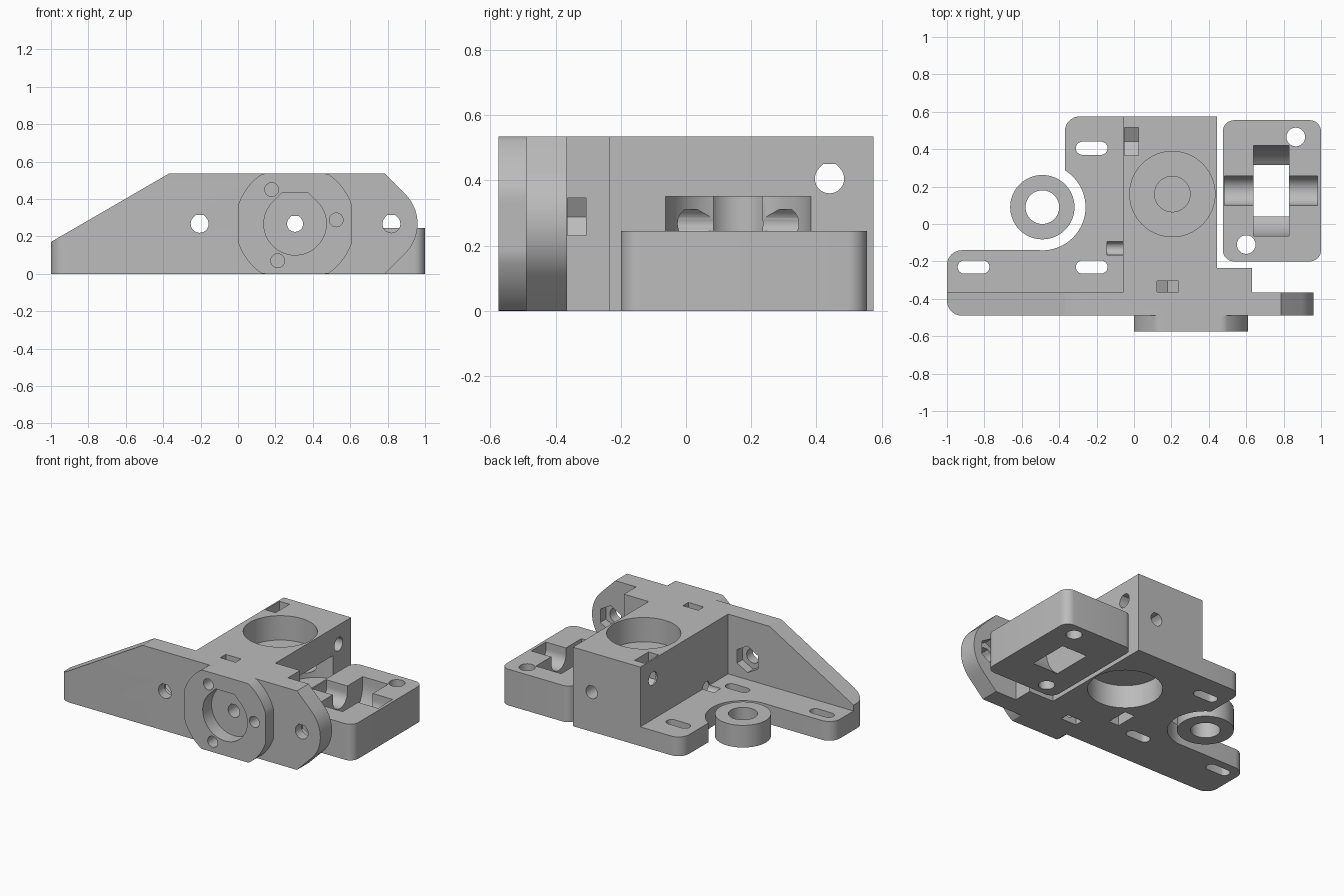
import bpy, bmesh
from math import sin, cos, pi, radians
from mathutils import Vector

cube = bpy.data.objects.get("Cube")
if cube:
    bpy.data.objects.remove(cube)

grey = bpy.data.materials.new("plain grey plastic")
grey.use_nodes = True
GREY = (0.5, 0.5, 0.5, 1)
grey.diffuse_color = GREY
grey.node_tree.nodes["Principled BSDF"].inputs["Base Color"].default_value = GREY


# Profiles
def circle(cx, cy, r, n=48, start=0):
    return [(cx + r * cos(start + 2 * pi * i / n), cy + r * sin(start + 2 * pi * i / n)) for i in range(n)]


def box(x0, x1, y0, y1):
    return [(x0, y0), (x1, y0), (x1, y1), (x0, y1)]


def teardrop(cx, cy, r, n=24):
    """Round hole with a flat bridged top."""
    arc = [radians(135 + 270 * i / n) for i in range(n + 1)]
    k = r * 0.414
    return [(cx + r * cos(a), cy + r * sin(a)) for a in arc] + [(cx + k, cy + r), (cx - k, cy + r)]


def rounded(corners, n=8):
    """Polygon from (x, y, radius) corners; rounded corners are right angles."""
    pts = []
    for i, (x, y, r) in enumerate(corners):
        p = Vector((x, y))
        if not r:
            pts.append((x, y))
            continue
        a = (Vector(corners[i - 1][:2]) - p).normalized() * r
        b = (Vector(corners[(i + 1) % len(corners)][:2]) - p).normalized() * r
        for j in range(n + 1):
            t = pi / 2 * j / n
            pts.append(tuple(p + a * (1 - sin(t)) + b * (1 - cos(t))))
    return pts


def slot(cx, cy, half, r):
    return [(cx + (half if cos(a) > 0 else -half) + r * cos(a), cy + r * sin(a))
            for a in (2 * pi * (i + 0.5) / 32 for i in range(32))]


def nut_slot(cx, cy, w, length, angle):
    """Half hexagon that runs out to an opening in the given direction."""
    a = radians(angle)
    local = [(-1.155 * w, 0), (-0.577 * w, -w), (length, -w), (length, w), (-0.577 * w, w)]
    return [(cx + u * cos(a) - v * sin(a), cy + u * sin(a) + v * cos(a)) for u, v in local]


# Solids
def prism(name, pts, axis, lo, hi):
    place = {"x": lambda u, v, w: (w, u, v), "y": lambda u, v, w: (u, w, v), "z": lambda u, v, w: (u, v, w)}[axis]
    bm = bmesh.new()
    low = [bm.verts.new(place(u, v, lo)) for u, v in pts]
    high = [bm.verts.new(place(u, v, hi)) for u, v in pts]
    bm.faces.new(low)
    bm.faces.new(high)
    for i in range(len(pts)):
        bm.faces.new((low[i - 1], low[i], high[i], high[i - 1]))
    bmesh.ops.recalc_face_normals(bm, faces=bm.faces)
    mesh = bpy.data.meshes.new(name)
    bm.to_mesh(mesh)
    bm.free()
    mesh.materials.append(grey)
    obj = bpy.data.objects.new(name, mesh)
    bpy.context.collection.objects.link(obj)
    return obj


def combine(target, other, operation):
    mod = target.modifiers.new("combine", "BOOLEAN")
    mod.operation, mod.solver, mod.object = operation, "EXACT", other
    bpy.context.view_layer.objects.active = target
    bpy.ops.object.modifier_apply(modifier=mod.name)
    bpy.data.objects.remove(other)


def cut(target, pts, axis, lo, hi):
    combine(target, prism("cutter", pts, axis, lo, hi), "DIFFERENCE")


def smooth(obj):
    bpy.ops.object.select_all(action="DESELECT")
    obj.select_set(True)
    bpy.context.view_layer.objects.active = obj
    bpy.ops.object.shade_smooth_by_angle(angle=radians(30))


TOP, MID = 0.535, 0.267
BACK, FRONT = 0.575, -0.49
WALL_BACK = -0.365
RING = (-0.49, 0.09)
BORE = (0.205, 0.16)
PORT = (0.305, MID)

# Front wall with sloped left end and rounded nose on the right
nose = [(0.735 + 0.225 * cos(a), MID + 0.225 * sin(a)) for a in (radians(-45 + 90 * i / 16) for i in range(17))]
body = prism("extruder_body", [(-1, 0), (0.785, 0)] + nose + [(0.785, TOP), (-0.37, TOP), (-1, 0.17)],
             "y", FRONT, WALL_BACK)
bm = bmesh.new()
bm.from_mesh(body.data)
corner = [e for e in bm.edges if all(v.co.x < -0.99 and v.co.y < FRONT + 0.01 for v in e.verts)]
bmesh.ops.bevel(bm, geom=corner, offset=0.08, segments=8, profile=0.5, affect="EDGES")
bm.to_mesh(body.data)
bm.free()

# Mounting plate, hollowed around the loose ring
plate = prism("plate", rounded([(-1, -0.4, 0), (0.1, -0.4, 0), (0.1, BACK, 0), (-0.37, BACK, 0.08),
                                (-0.37, -0.1, 0), (-0.49, -0.1, 0), (-0.49, -0.14, 0), (-1, -0.14, 0.08)]),
              "z", 0, 0.13)
cut(plate, circle(*RING, 0.231, 64), "z", -0.1, 0.3)

# Bearing block, side lug and front boss
block = prism("block", box(-0.06, 0.445, -0.4, BACK), "z", 0, TOP)
lug = prism("lug", box(0.3, 0.63, -0.4, -0.235), "z", 0, TOP)
disc = [(min(max(x, 0), 0.61), min(max(z, 0), TOP)) for x, z in circle(*PORT, 0.32, 96)]
boss = prism("boss", disc, "y", -0.575, -0.45)
for part in (plate, block, lug, boss):
    combine(body, part, "UNION")

# Slotted plate holes
for x, y in ((-0.226, 0.405), (-0.226, -0.23), (-0.858, -0.23)):
    cut(body, slot(x, y, 0.05, 0.035), "z", -0.1, 0.3)

# Bearing seats, shaft hole and idler pocket
cut(body, circle(*BORE, 0.228, 64), "z", 0.37, 0.7)
cut(body, circle(*BORE, 0.228, 64), "z", -0.1, 0.155)
cut(body, circle(*BORE, 0.095), "z", 0.175, 0.4)
cut(body, circle(0.475, BORE[1], 0.225, 64), "z", 0.19, 0.35)

# Boss recess and the long feed hole
cut(body, teardrop(*PORT, 0.167, 40), "y", -0.7, -0.48)
cut(body, teardrop(*PORT, 0.043), "y", -0.7, 0.7)

# Boss screws, each with a nut slot to the nearest outside face
for x, z, angle in ((0.18, 0.45, 90), (0.212, 0.07, -90), (0.525, 0.288, 0)):
    cut(body, circle(x, z, 0.037, 24), "y", -0.7, -0.28)
    cut(body, nut_slot(x, z, 0.0575, 0.2, angle), "y", -0.364, -0.306)

# Wall holes with hexagonal nut traps behind
for x in (-0.205, 0.82):
    cut(body, teardrop(x, MID, 0.048), "y", -0.6, -0.3)
    cut(body, circle(x, MID, 0.09, 6, pi / 2), "y", -0.425, -0.3)

# Cross holes through the block with nut slots
for y, z, r, start, angle in ((0.44, 0.405, 0.045, -0.2, 90), (-0.13, 0.13, 0.036, -0.145, -90)):
    cut(body, teardrop(y, z, r), "x", start, 0.6)
    cut(body, nut_slot(y, z, 0.075, 0.25, angle), "x", -0.05, 0.025)

# Loose spacer ring
ring = prism("spacer_ring", circle(*RING, 0.172, 64), "z", 0, 0.15)
cut(ring, circle(*RING, 0.09), "z", -0.1, 0.3)

# Idler holder with wheel opening, axle channel and two bolt holes
IDLER_Y, AXLE_Z, HEIGHT = 0.178, 0.2, 0.245
idler = prism("idler_holder", rounded([(0.475, -0.2, 0.06), (1, -0.2, 0.06), (1, 0.555, 0.06), (0.475, 0.555, 0.06)]),
              "z", 0, HEIGHT)
for r, x0, x1 in ((0.243, 0.64, 0.83), (0.078, 0.485, 0.98)):
    arc = [(IDLER_Y + r * cos(a), AXLE_Z + r * sin(a)) for a in (pi + pi * i / 32 for i in range(33))]
    cut(idler, arc + [(IDLER_Y + r, 0.4), (IDLER_Y - r, 0.4)], "x", x0, x1)
for x, y in ((0.865, 0.465), (0.6, -0.11)):
    cut(idler, circle(x, y, 0.05, 24), "z", -0.1, 0.4)

for obj in (body, ring, idler):
    smooth(obj)
